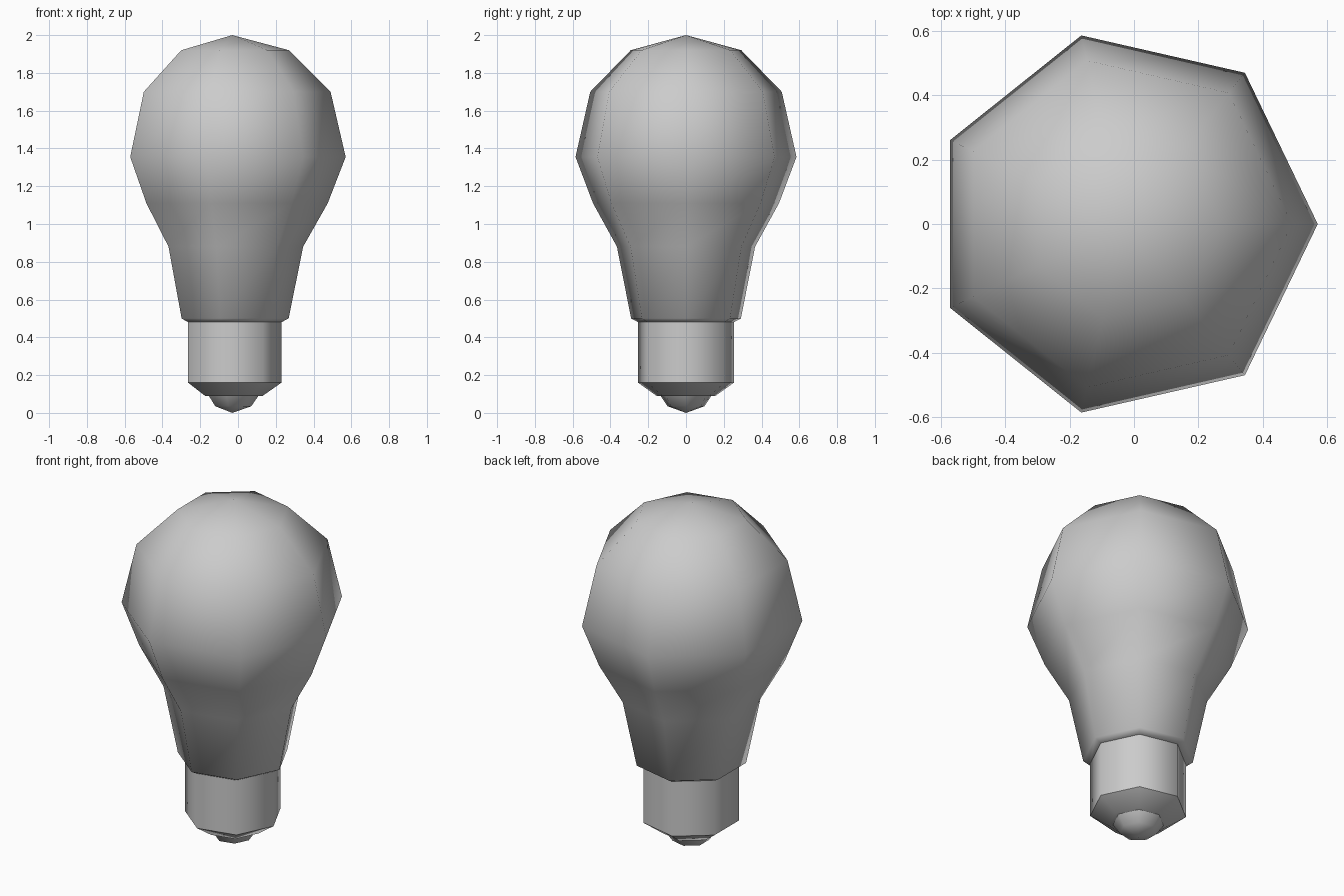
import bpy, bmesh, math

SIDES = 7
AXIS_X = -0.03

cube = bpy.data.objects.get("Cube")
if cube:
    bpy.data.objects.remove(cube, do_unlink=True)

grey = bpy.data.materials.new("plain grey")
grey.use_nodes = True
colour = (0.6, 0.6, 0.6, 1)
grey.diffuse_color = colour
grey.node_tree.nodes["Principled BSDF"].inputs["Base Color"].default_value = colour


def lathe(name, profile):
    """Turn (radius, height) points, bottom to top, into a low-poly solid."""
    bm = bmesh.new()
    rings = []
    for r, z in profile:
        count = SIDES if r > 0 else 1
        rings.append([bm.verts.new((AXIS_X + r * math.cos(math.tau * i / SIDES),
                                    r * math.sin(math.tau * i / SIDES), z))
                      for i in range(count)])
    for low, high in zip(rings, rings[1:]):
        for i in range(SIDES):
            j = (i + 1) % SIDES
            corners = [low[i % len(low)], low[j % len(low)],
                       high[j % len(high)], high[i % len(high)]]
            bm.faces.new(list(dict.fromkeys(corners)))
    # Close open ends
    if len(rings[0]) > 1:
        bm.faces.new(rings[0][::-1])
    if len(rings[-1]) > 1:
        bm.faces.new(rings[-1])
    bmesh.ops.recalc_face_normals(bm, faces=bm.faces)
    mesh = bpy.data.meshes.new(name)
    bm.to_mesh(mesh)
    bm.free()
    mesh.materials.append(grey)
    obj = bpy.data.objects.new(name, mesh)
    bpy.context.collection.objects.link(obj)
    bpy.ops.object.select_all(action='DESELECT')
    obj.select_set(True)
    bpy.context.view_layer.objects.active = obj
    bpy.ops.object.shade_smooth_by_angle(angle=math.radians(55))
    return obj


# Glass envelope with a narrow neck
lathe("glass_bulb", [(0.26, 0.48), (0.298, 0.5), (0.375, 0.88), (0.505, 1.11),
                     (0.6, 1.355), (0.52, 1.7), (0.3, 1.92), (0, 2.0)])

# Straight collar, then its tapered underside
lathe("metal_base", [(0.26, 0.16), (0.26, 0.48)])
lathe("base_taper", [(0.16, 0.09), (0.26, 0.16)])

# Rounded contact at the bottom
lathe("contact_tip", [(0, 0), (0.1, 0.035), (0.138, 0.09)])
